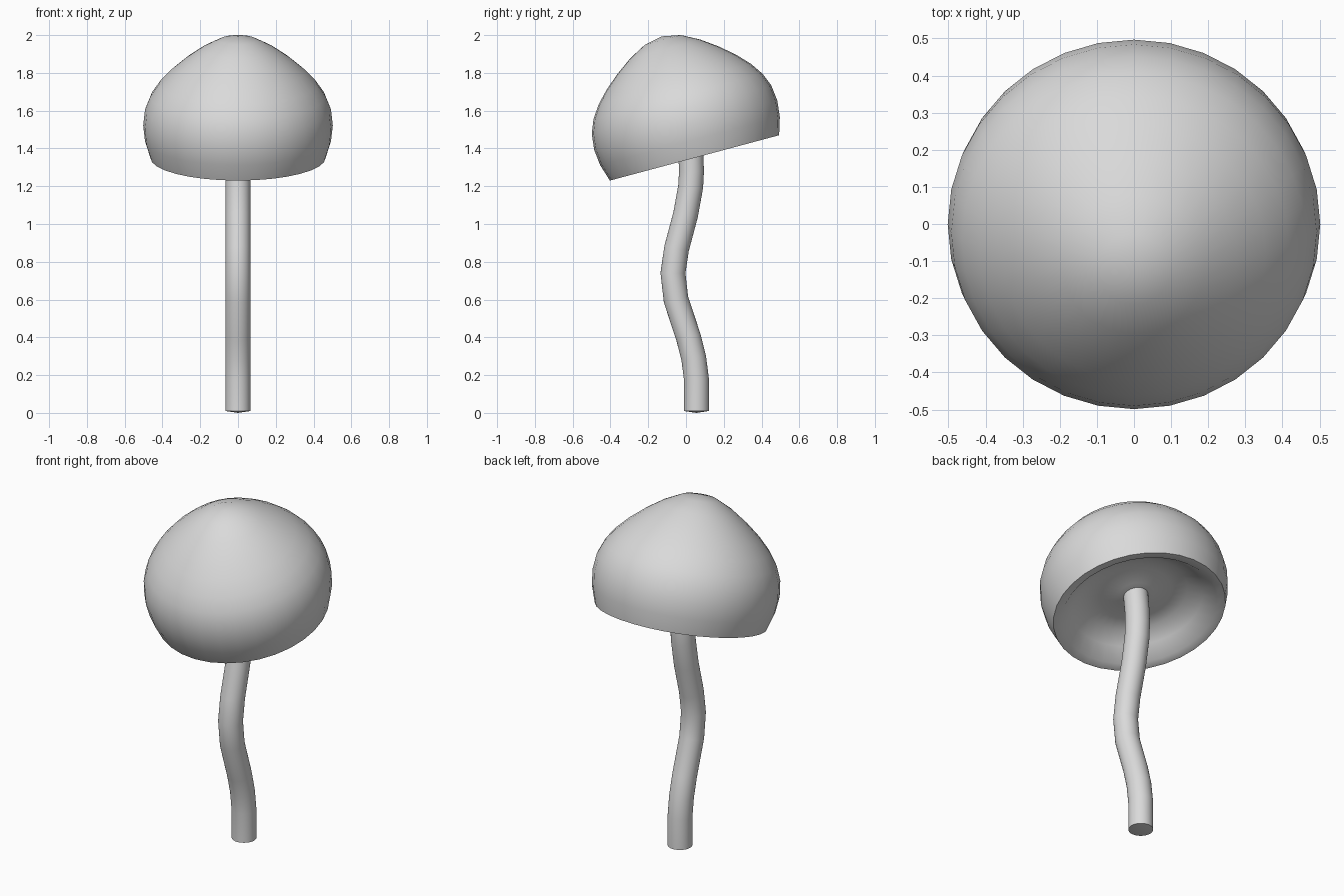
import bpy, bmesh, math
from mathutils import Vector, Matrix

cube = bpy.data.objects.get("Cube")
if cube:
    bpy.data.objects.remove(cube)

grey = bpy.data.materials.new("plain grey")
grey.use_nodes = True
colour = (0.7, 0.7, 0.7, 1)
grey.diffuse_color = colour
grey.node_tree.nodes["Principled BSDF"].inputs["Base Color"].default_value = colour


def skin(name, rings, sides):
    """Join rings given as (centre, radius, tilt about x); zero radius is a pole."""
    bm = bmesh.new()
    loops = []
    for centre, radius, tilt in rings:
        if radius == 0:
            loops.append([bm.verts.new(centre)] * sides)
            continue
        turn = Matrix.Rotation(tilt, 3, 'X')
        angles = [math.tau * i / sides for i in range(sides)]
        loops.append([bm.verts.new(Vector(centre) + turn @ Vector(
            (radius * math.cos(a), radius * math.sin(a), 0))) for a in angles])
    for low, high in zip(loops, loops[1:]):
        for i in range(sides):
            j = (i + 1) % sides
            corners = dict.fromkeys((low[i], low[j], high[j], high[i]))
            bm.faces.new(list(corners))
    bmesh.ops.recalc_face_normals(bm, faces=bm.faces)
    mesh = bpy.data.meshes.new(name)
    bm.to_mesh(mesh)
    bm.free()
    mesh.materials.append(grey)
    obj = bpy.data.objects.new(name, mesh)
    bpy.context.collection.objects.link(obj)
    bpy.ops.object.select_all(action='DESELECT')
    obj.select_set(True)
    bpy.context.view_layer.objects.active = obj
    bpy.ops.object.shade_smooth_by_angle(angle=math.radians(55))
    return obj


# Cap: stretched ball with its underside pushed up into a hollow behind a flat lip
heights = [0.666, 0.647, 0.597, 0.535, 0.47, 0.404, 0.336, 0.264, 0.178, 0.092,
           0, 0.006, 0.075, 0.125, 0.135, 0.118, 0.105]
steps = len(heights) - 1
cap_rings = []
for i, h in enumerate(heights):
    radius = 0.502 * math.sin(math.pi * i / steps) if 0 < i < steps else 0
    cap_rings.append(((0, 0, h), radius, 0))
cap = skin("mushroom_cap", cap_rings, 32)
cap.location = (0, 0.045, 1.35)
cap.rotation_euler.x = math.radians(15)

# Stem: round tube along a winding path, with a shallow domed foot
path = [(0.056, 0.01), (0.055, 0.18), (0.041, 0.29), (0.013, 0.4), (-0.053, 0.6),
        (-0.069, 0.74), (-0.05, 0.87), (-0.002, 1.05), (0.025, 1.2),
        (0.029, 1.28), (0.026, 1.36), (0.008, 1.52)]
stem_rings = [((0, 0.056, 0), 0, 0)]
for i, (y, z) in enumerate(path):
    y0, z0 = path[max(i - 1, 0)]
    y1, z1 = path[min(i + 1, len(path) - 1)]
    tilt = -math.atan2(y1 - y0, z1 - z0)
    stem_rings.append(((0, y, z), 0.066, tilt))
stem_rings.append(((0, path[-1][0], path[-1][1] + 0.01), 0, 0))
skin("stem", stem_rings, 32)
